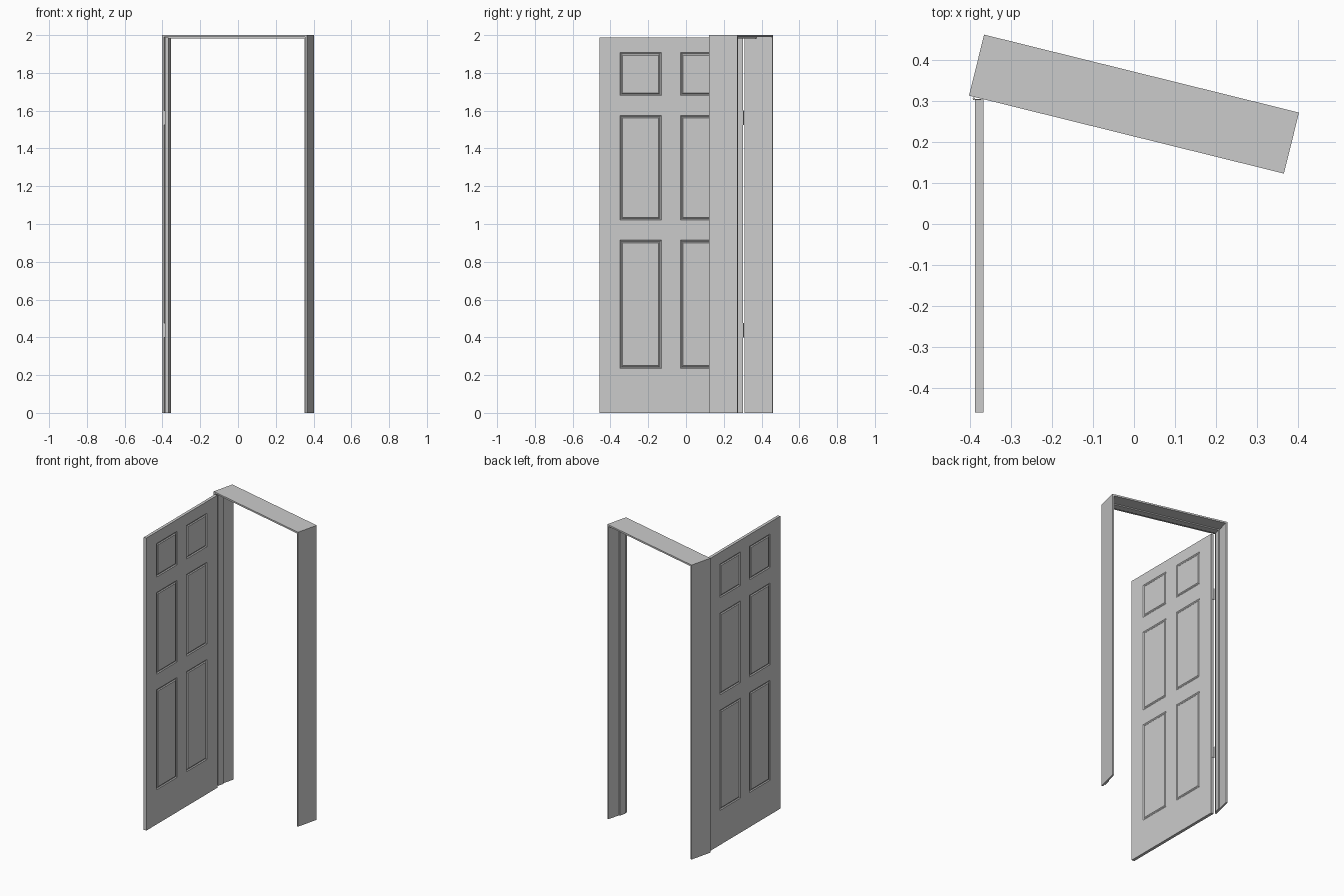
import bpy
import bmesh
from math import radians
from mathutils import Matrix, Vector

cube = bpy.data.objects.get("Cube")
if cube:
    bpy.data.objects.remove(cube, do_unlink=True)

grey = bpy.data.materials.new("light_grey")
grey.use_nodes = True
COLOUR = (0.6, 0.6, 0.6, 1)
grey.diffuse_color = COLOUR
grey.node_tree.nodes["Principled BSDF"].inputs["Base Color"].default_value = COLOUR

# Frame sizes
WIDTH, DEPTH, HEIGHT = 0.79, 0.153, 2.0
JAMB, STOP = 0.011, 0.007
STOP_FRONT, STOP_BACK = 0.021, 0.066
FRAME = Matrix.Translation((0, 0.292, 0)) @ Matrix.Rotation(radians(-13.9), 4, "Z")


def add_object(name, bm, matrix=Matrix()):
    bmesh.ops.recalc_face_normals(bm, faces=bm.faces)
    mesh = bpy.data.meshes.new(name)
    bm.to_mesh(mesh)
    bm.free()
    mesh.materials.append(grey)
    obj = bpy.data.objects.new(name, mesh)
    obj.matrix_world = matrix
    bpy.context.collection.objects.link(obj)
    return obj


def box_mesh(low, high):
    bm = bmesh.new()
    bmesh.ops.create_cube(bm, size=1)
    low, high = Vector(low), Vector(high)
    for v in bm.verts:
        v.co = (low + high) / 2 + v.co * (high - low)
    return bm


def arch(name, half, top, thick, y0, y1):
    """U-shaped profile of two uprights and a head, extruded in depth."""
    inner = half - thick
    outline = [(-half, 0), (-half, top), (half, top), (half, 0),
               (inner, 0), (inner, top - thick), (-inner, top - thick), (-inner, 0)]
    bm = bmesh.new()
    face = bm.faces.new([bm.verts.new((x, y0, z)) for x, z in outline])
    out = bmesh.ops.extrude_face_region(bm, geom=[face], use_keep_orig=True)
    for v in out["geom"]:
        if isinstance(v, bmesh.types.BMVert):
            v.co.y = y1
    return add_object(name, bm, FRAME)


# Door frame and the stop strip running round its inside
front = -DEPTH / 2
arch("door_frame", WIDTH / 2, HEIGHT, JAMB, front, -front)
arch("door_stop", WIDTH / 2 - JAMB, HEIGHT - JAMB, STOP,
     front + STOP_FRONT, front + STOP_BACK)

# Door leaf, standing open along y
X0, X1, Y0, Y1, TOP = -0.387, -0.367, -0.459, 0.303, 1.987
columns = [(-0.35, -0.13), (-0.03, 0.19)]
rows = [(0.235, 0.915), (1.02, 1.575), (1.68, 1.908)]
leaf = box_mesh((X0, Y0, 0), (X1, Y1, TOP))
for spans, axis in ((columns, Vector((0, 1, 0))), (rows, Vector((0, 0, 1)))):
    for cut in [c for span in spans for c in span]:
        bmesh.ops.bisect_plane(leaf, geom=leaf.verts[:] + leaf.edges[:] + leaf.faces[:],
                               plane_co=axis * cut, plane_no=axis)


def is_panel(face):
    c = face.calc_center_median()
    return (abs(face.normal.x) > 0.9
            and any(a < c.y < b for a, b in columns)
            and any(a < c.z < b for a, b in rows))


# Grooves round the six panels on both sides
leaf.normal_update()
panels = [f for f in leaf.faces if is_panel(f)]
for width, depth in ((0.009, -0.005), (0.004, 0), (0.008, 0.005)):
    bmesh.ops.inset_individual(leaf, faces=panels, thickness=width, depth=depth)
    leaf.normal_update()
add_object("door_leaf", leaf)

# Hinges: a pin and a thin plate on the door edge
for label, z in (("lower", 0.437), ("upper", 1.563)):
    pin = bmesh.new()
    bmesh.ops.create_cone(pin, cap_ends=True, segments=12, radius1=0.003,
                          radius2=0.003, depth=0.078)
    add_object(label + "_hinge_pin", pin, Matrix.Translation((-0.39, 0.305, z)))
    plate = box_mesh((-0.389, Y1, z - 0.039), (-0.372, Y1 + 0.002, z + 0.039))
    add_object(label + "_hinge_plate", plate)
